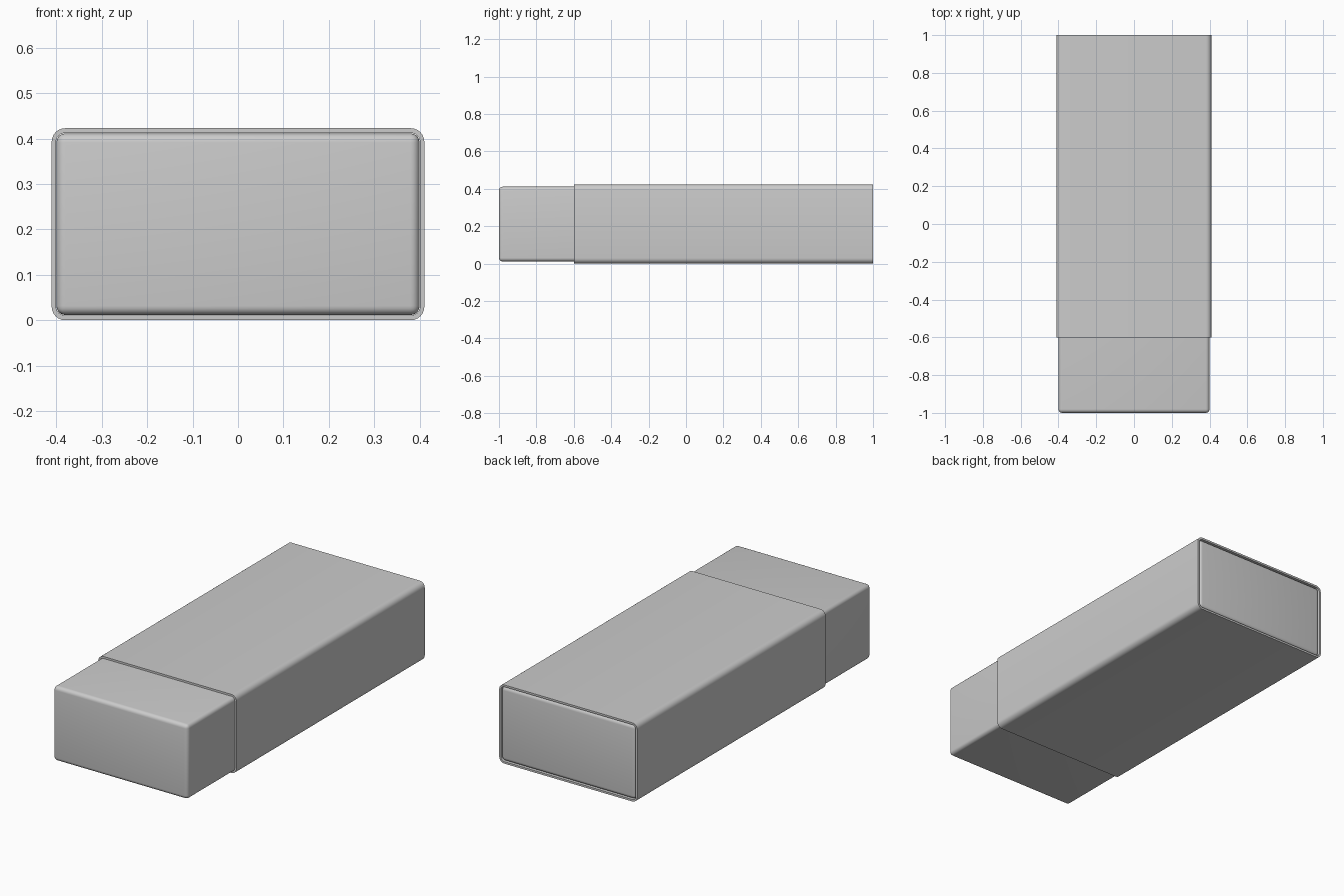
import bpy, bmesh, math

if "Cube" in bpy.data.objects:
    bpy.data.objects.remove(bpy.data.objects["Cube"])

ZC = 0.2115  # height of the shared centre axis


def finish(bm, name):
    bmesh.ops.recalc_face_normals(bm, faces=bm.faces)
    mesh = bpy.data.meshes.new(name)
    bm.to_mesh(mesh)
    bm.free()
    ob = bpy.data.objects.new(name, mesh)
    bpy.context.collection.objects.link(ob)
    bpy.ops.object.select_all(action='DESELECT')
    bpy.context.view_layer.objects.active = ob
    ob.select_set(True)
    bpy.ops.object.shade_smooth_by_angle(angle=math.radians(35))
    return ob


def rounded_loop(bm, hx, hz, r, y, steps=6):
    """Rounded rectangle of vertices in the xz plane."""
    verts = []
    for k, (sx, sz) in enumerate(((1, 1), (-1, 1), (-1, -1), (1, -1))):
        for i in range(steps + 1):
            a = math.pi / 2 * (k + i / steps)
            verts.append(bm.verts.new((sx * (hx - r) + r * math.cos(a), y,
                                       ZC + sz * (hz - r) + r * math.sin(a))))
    return verts


# Eraser block: box with all edges rounded
bm = bmesh.new()
bmesh.ops.create_cube(bm, size=1)
for v in bm.verts:
    v.co = (v.co.x * 0.8, v.co.y * 2.0, v.co.z * 0.4 + ZC)
bmesh.ops.bevel(bm, geom=bm.edges[:], offset=0.02, segments=5,
                profile=0.5, affect='EDGES')
finish(bm, "eraser_block")

# Card sleeve: open tube with wall thickness
bm = bmesh.new()
loops = [rounded_loop(bm, *s) for s in (
    (0.4105, 0.2115, 0.03, -0.6), (0.4105, 0.2115, 0.03, 1.0),
    (0.401, 0.201, 0.0205, 1.0), (0.401, 0.201, 0.0205, -0.6))]
for a, b in zip(loops, loops[1:] + loops[:1]):
    for i in range(len(a)):
        j = (i + 1) % len(a)
        bm.faces.new((a[i], a[j], b[j], b[i]))
finish(bm, "card_sleeve")
